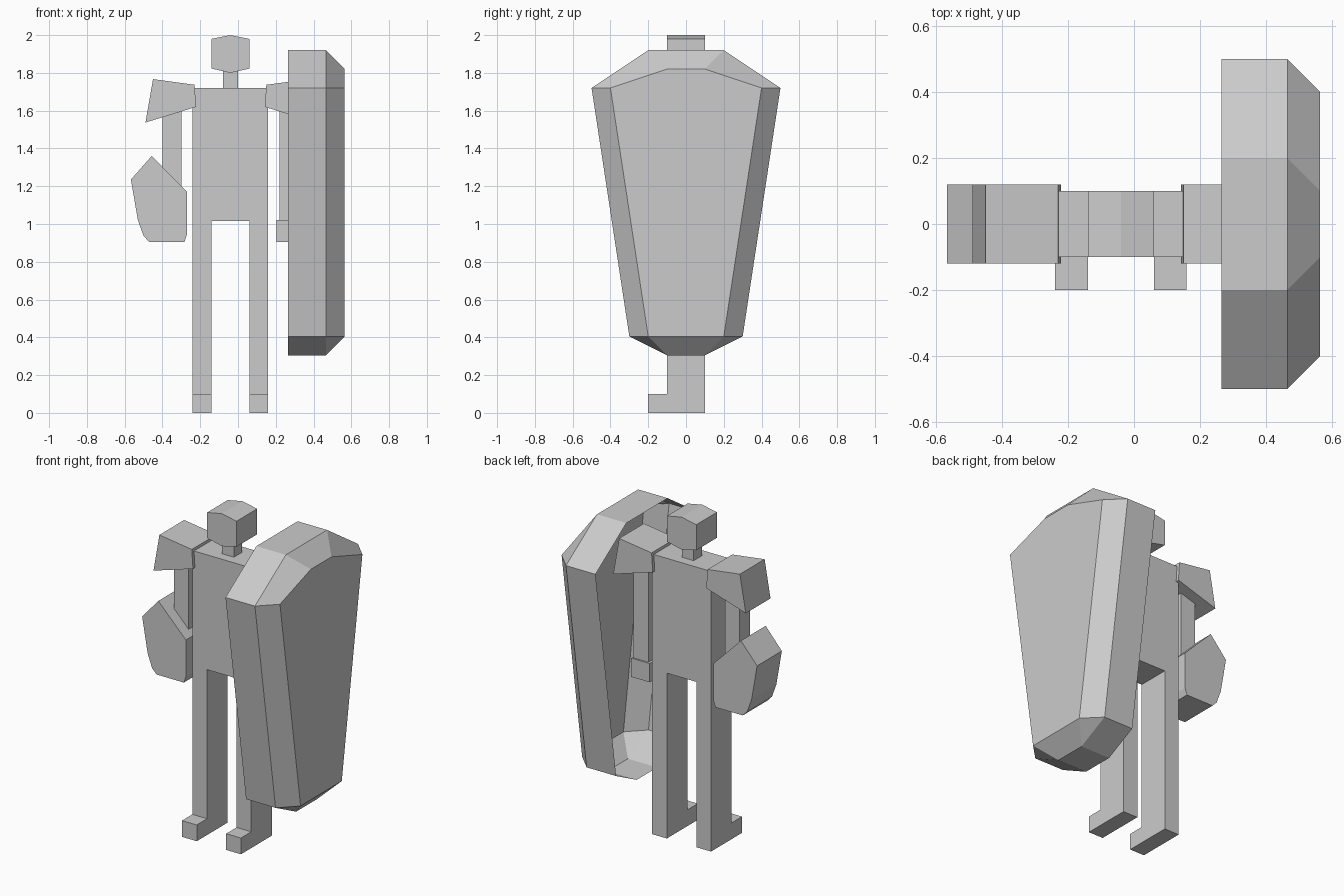
import bpy, bmesh
from mathutils import Vector

if "Cube" in bpy.data.objects:
    bpy.data.objects.remove(bpy.data.objects["Cube"])

grey = bpy.data.materials.new("plain_grey")
grey.diffuse_color = (0.6, 0.6, 0.6, 1)
grey.use_nodes = True
grey.node_tree.nodes["Principled BSDF"].inputs["Base Color"].default_value = grey.diffuse_color
CX = -0.04  # mirror line of the figure


def finish(bm, name):
    bmesh.ops.recalc_face_normals(bm, faces=bm.faces)
    me = bpy.data.meshes.new(name)
    bm.to_mesh(me)
    bm.free()
    me.materials.append(grey)
    ob = bpy.data.objects.new(name, me)
    bpy.context.collection.objects.link(ob)
    return ob


def prism(points, depth):
    """Front outline (x, z) extruded to y = -depth .. depth."""
    bm = bmesh.new()
    face = bm.faces.new([bm.verts.new((x, -depth, z)) for x, z in points])
    ext = bmesh.ops.extrude_face_region(bm, geom=[face])["geom"]
    bmesh.ops.translate(bm, vec=(0, 2 * depth, 0),
                        verts=[v for v in ext if isinstance(v, bmesh.types.BMVert)])
    bmesh.ops.recalc_face_normals(bm, faces=bm.faces)
    return bm


def rect(x0, x1, z0, z1):
    return [(x0, z0), (x1, z0), (x1, z1), (x0, z1)]


def mirrored(points):
    return [(2 * CX - x, z) for x, z in points]


# Torso and legs in one piece, feet pulled out of the leg fronts
body = prism([(-0.24, 0), (-0.14, 0), (-0.14, 1.015), (0.06, 1.015),
              (0.06, 0), (0.16, 0), (0.16, 1.72), (-0.24, 1.72)], 0.1)
bmesh.ops.bisect_plane(body, geom=body.verts[:] + body.edges[:] + body.faces[:],
                       plane_co=(0, 0, 0.1), plane_no=(0, 0, 1))
body.normal_update()
toes = [f for f in body.faces if f.normal.y < -0.9 and f.calc_center_median().z < 0.1]
res = bmesh.ops.extrude_discrete_faces(body, faces=toes)["faces"]
bmesh.ops.translate(body, vec=(0, -0.1, 0), verts=list({v for f in res for v in f.verts}))
bmesh.ops.remove_doubles(body, verts=body.verts, dist=0.0001)
bmesh.ops.dissolve_limit(body, angle_limit=0.01, verts=body.verts, edges=body.edges)
finish(body, "body")

# Neck and head
finish(prism(rect(-0.08, 0.0, 1.72, 1.81), 0.04), "neck")
finish(prism([(-0.14, 1.98), (-0.14, 1.823), (-0.04, 1.8), (0.06, 1.823),
              (0.06, 1.98), (-0.04, 2.0)], 0.1), "head")

# Shoulder plates, arms and hands on both sides
shoulder = [(-0.45, 1.767), (-0.49, 1.537), (-0.222, 1.62), (-0.23, 1.737)]
arm = rect(-0.4, -0.3, 0.98, 1.66)
hand = rect(-0.41, -0.285, 0.905, 1.02)
for name, pts, depth in (("shoulder_plate", shoulder, 0.12), ("arm", arm, 0.05),
                         ("hand", hand, 0.06)):
    finish(prism(pts, depth), name + "_left")
    finish(prism(mirrored(pts), depth), name + "_right")

# Bulky forearm guard on one arm
finish(prism([(-0.457, 1.36), (-0.567, 1.235), (-0.53, 1.02), (-0.5, 0.937),
              (-0.47, 0.905), (-0.284, 0.905), (-0.27, 0.945), (-0.27, 1.17)], 0.12),
       "forearm_guard")

# Tall shield: open shell with a bevelled outer face
rim = [(-0.5, 1.72), (-0.2, 1.92), (0.2, 1.92), (0.5, 1.72),
       (0.3, 0.405), (0.1, 0.305), (-0.1, 0.305), (-0.3, 0.405)]
front = [(-0.4, 1.72), (-0.1, 1.82), (0.1, 1.82), (0.4, 1.72),
         (0.2, 0.405), (0.2, 0.405), (-0.2, 0.405), (-0.2, 0.405)]
bm = bmesh.new()
rings = [[bm.verts.new((x, y, z)) for y, z in ring]
         for x, ring in ((0.265, rim), (0.465, rim), (0.565, front))]
for a, b in zip(rings, rings[1:]):
    for i in range(8):
        j = (i + 1) % 8
        bm.faces.new((a[i], a[j], b[j], b[i]))
bm.faces.new(rings[2])
bmesh.ops.remove_doubles(bm, verts=bm.verts, dist=0.0001)
bm.normal_update()
shield = finish(bm, "shield")
# keep shell normals pointing outward
if max(shield.data.polygons, key=lambda p: p.center.x).normal.x < 0:
    shield.data.flip_normals()
